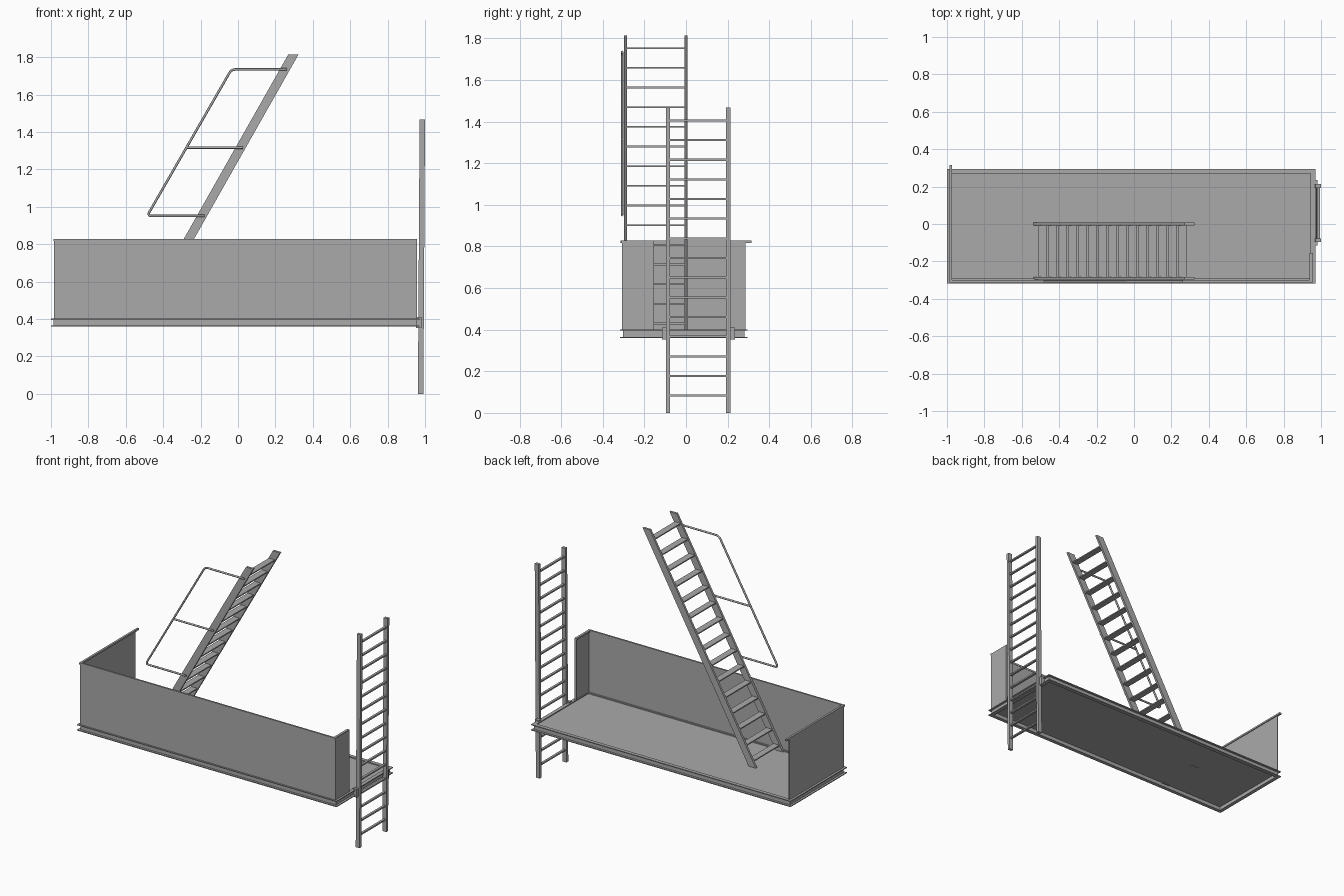
import bpy, bmesh, math
from mathutils import Vector

cube = bpy.data.objects.get("Cube")
if cube:
    bpy.data.objects.remove(cube, do_unlink=True)

steel = bpy.data.materials.new("grey steel")
steel.use_nodes = True
colour = (0.4, 0.4, 0.4, 1)
steel.diffuse_color = colour
steel.node_tree.nodes["Principled BSDF"].inputs["Base Color"].default_value = colour


def finish(name, bm):
    bmesh.ops.recalc_face_normals(bm, faces=bm.faces)
    mesh = bpy.data.meshes.new(name)
    bm.to_mesh(mesh)
    bm.free()
    mesh.materials.append(steel)
    obj = bpy.data.objects.new(name, mesh)
    bpy.context.collection.objects.link(obj)
    return obj


def add_box(bm, x, y, z):
    """Box between (low, high) ranges on each axis."""
    verts = bmesh.ops.create_cube(bm, size=1)["verts"]
    for v in verts:
        v.co = [(a + b) / 2 + c * (b - a) for (a, b), c in zip((x, y, z), v.co)]


def box(name, x, y, z):
    bm = bmesh.new()
    add_box(bm, x, y, z)
    return finish(name, bm)


def leaning_stile(name, low, high, depth, y):
    """Side rail with level cut ends; low and high are (x, z) of its -x edge."""
    bm = bmesh.new()
    outline = [(low[0], low[1]), (low[0] + depth, low[1]),
               (high[0] + depth, high[1]), (high[0], high[1])]
    face = bm.faces.new([bm.verts.new((px, y[0], pz)) for px, pz in outline])
    ext = bmesh.ops.extrude_face_region(bm, geom=[face])["geom"]
    for v in ext:
        if isinstance(v, bmesh.types.BMVert):
            v.co.y = y[1]
    return finish(name, bm)


def tube(name, points, radius):
    curve = bpy.data.curves.new(name, "CURVE")
    curve.dimensions = "3D"
    curve.bevel_depth = radius
    curve.bevel_resolution = 2
    curve.use_fill_caps = True
    spline = curve.splines.new("POLY")
    spline.points.add(len(points) - 1)
    for p, co in zip(spline.points, points):
        p.co = (*co, 1)
    obj = bpy.data.objects.new(name, curve)
    bpy.context.collection.objects.link(obj)
    curve.materials.append(steel)
    bpy.ops.object.select_all(action="DESELECT")
    obj.select_set(True)
    bpy.context.view_layer.objects.active = obj
    bpy.ops.object.convert(target="MESH")
    bpy.ops.object.shade_smooth_by_angle(angle=math.radians(50))


def rounded(points, r):
    """Round the inner corners of a polyline."""
    pts = [Vector(p) for p in points]
    out = [pts[0]]
    for a, b, c in zip(pts, pts[1:], pts[2:]):
        p, q = b + (a - b).normalized() * r, b + (c - b).normalized() * r
        for i in range(6):
            t = i / 5
            out.append(p * (1 - t) ** 2 + b * 2 * t * (1 - t) + q * t * t)
    return out + [pts[-1]]


# Platform frame: channel section open to the outside
X0, X1, Y0, Y1 = -1, 0.97, -0.317, 0.295


def ring(name, outer, inner, z):
    bm = bmesh.new()
    xa, xb, ya, yb = X0 + outer, X1 - outer, Y0 + outer, Y1 - outer
    w = inner - outer
    for y in ((ya, ya + w), (yb - w, yb)):
        add_box(bm, (xa, xb), y, z)
    for x in ((xa, xa + w), (xb - w, xb)):
        add_box(bm, x, (ya + w, yb - w), z)
    return finish(name, bm)


ring("frame_web", 0.014, 0.022, (0.36, 0.402))
ring("frame_top_flange", 0, 0.025, (0.396, 0.402))
ring("frame_bottom_flange", 0, 0.025, (0.36, 0.366))
box("floor_plate", (X0 + 0.02, X1 - 0.02), (Y0 + 0.02, Y1 - 0.02), (0.387, 0.393))

# Side panels with thin cap rails
WX0, WX1, WY0, WY1 = -0.985, 0.956, -0.308, 0.285
T, WZ = 0.006, (0.4, 0.825)
box("front_panel", (WX0, WX1), (WY0, WY0 + T), WZ)
box("right_end_panel", (WX0, WX0 + T), (WY0, WY1), WZ)
box("left_end_panel", (WX1 - T, WX1), (WY0, -0.155), WZ)
box("left_end_panel_edge", (WX1 - 0.014, WX1), (-0.161, -0.155), WZ)
CZ = (0.816, 0.828)
box("front_cap_rail", (WX0, WX1), (WY0 - 0.004, WY0 + 0.008), CZ)
box("right_cap_rail", (WX0 - 0.002, WX0 + 0.012), (WY0 - 0.006, 0.315), CZ)
box("left_cap_rail", (WX1 - 0.018, WX1 - 0.002), (WY0, -0.155), CZ)

# Sloping stair: stiles and flat treads
low, high = (-0.542, 0.383), (0.269, 1.815)
slope = (high[0] - low[0]) / (high[1] - low[1])
STEP = 0.0945
leaning_stile("stair_back_stile", low, high, 0.055, (-0.007, 0.008))
leaning_stile("stair_front_stile", low, high, 0.055, (-0.298, -0.283))
bm = bmesh.new()
for i in range(15):
    z = 0.43 + i * STEP
    x = low[0] + (z - low[1]) * slope
    add_box(bm, (x + 0.005, x + 0.05), (-0.285, -0.005), (z - 0.004, z + 0.004))
finish("stair_treads", bm)

# Stair handrail
HY = -0.307
rail = [(0.262, HY, 1.735), (-0.035, HY, 1.735), (-0.486, HY, 0.951), (-0.18, HY, 0.951)]
tube("stair_handrail", rounded(rail, 0.025), 0.0065)
tube("handrail_middle_bar", [(-0.272, HY, 1.316), (0.028, HY, 1.316)], 0.0065)

# Upright ladder at the open end
foot, head = (0.962, 0), (0.971, 1.467)
for side, y in (("front", -0.087), ("back", 0.203)):
    leaning_stile(f"ladder_{side}_stile", foot, head, 0.029, (y - 0.01, y + 0.01))
bm = bmesh.new()
for i in range(15):
    z = 0.083 + i * STEP
    x = 0.977 + z * 0.006
    add_box(bm, (x - 0.008, x + 0.008), (-0.08, 0.196), (z - 0.005, z + 0.005))
finish("ladder_rungs", bm)

# Brackets holding the ladder to the frame
for side, y in (("front", (-0.115, -0.095)), ("back", (0.212, 0.235))):
    box(f"ladder_bracket_{side}", (0.952, 0.982), y, (0.352, 0.41))
